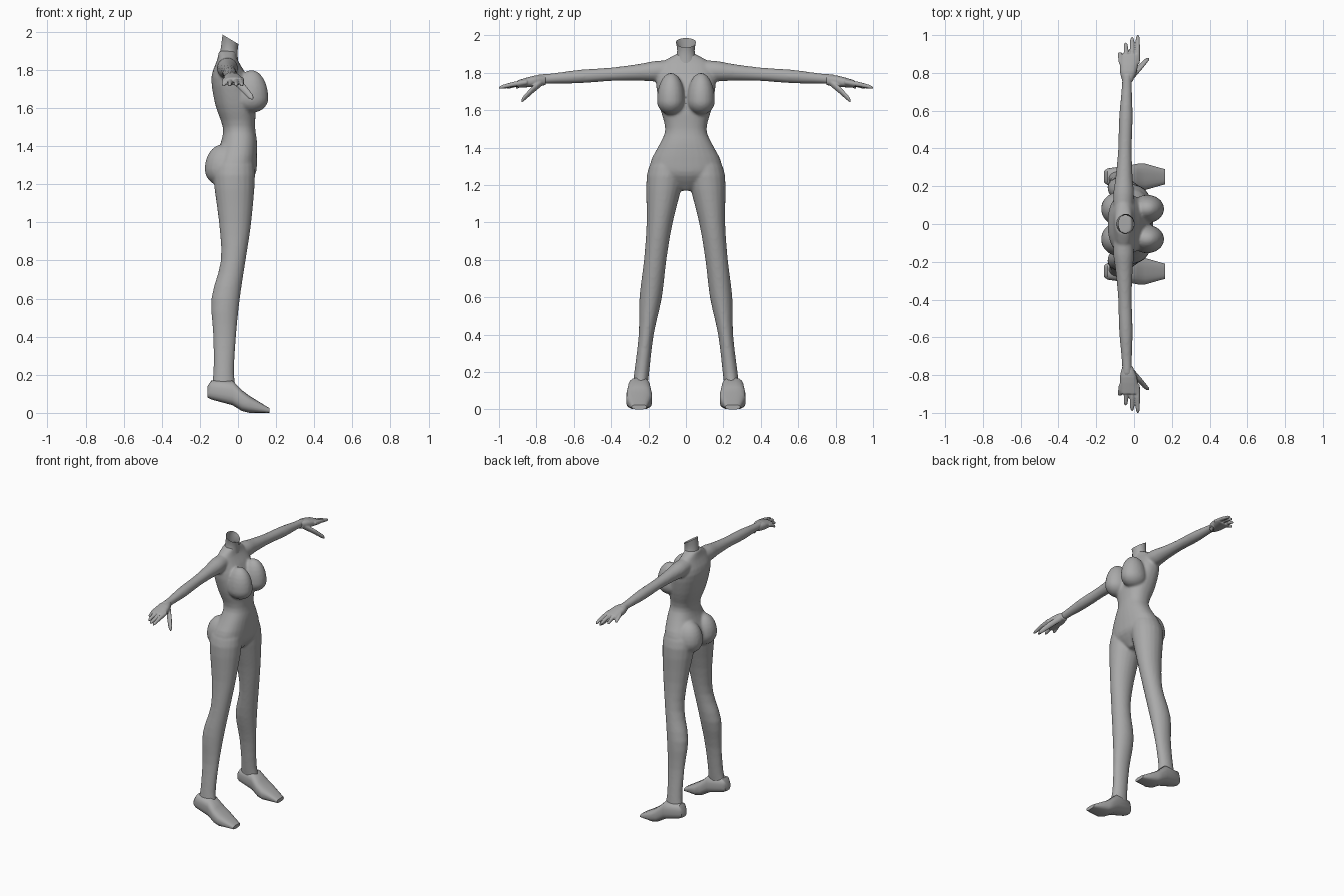
import bpy, bmesh, math
from mathutils import Vector

if "Cube" in bpy.data.objects:
    bpy.data.objects.remove(bpy.data.objects["Cube"], do_unlink=True)

grey = bpy.data.materials.new("plain grey")
grey.use_nodes = True
shade = (.4, .4, .4, 1)
grey.diffuse_color = shade
grey.node_tree.nodes["Principled BSDF"].inputs["Base Color"].default_value = shade


def smooth_rows(rows, steps=3):
    """Fill in a smooth spline through a few key sections."""
    rows = [Vector(row) for row in rows]
    padded = [rows[0]] + rows + [rows[-1]]
    filled = []
    for before, start, end, after in zip(padded, padded[1:], padded[2:], padded[3:]):
        for step in range(steps):
            t = step / steps
            straight = start.lerp(end, t)
            bend = t * (1 - t) / 2
            pull_in = (end - before) / 2 - (end - start)
            pull_out = (after - start) / 2 - (end - start)
            filled.append(straight + 2 * bend * ((1 - t) * pull_in - t * pull_out))
    return filled + [rows[-1]]


def loft(bm, axis, sections, side=1, sides=20, power=2, caps=True):
    """Skin rounded sections, each (position, a centre, b centre, a radius, b radius)."""
    rings = []
    for position, a_mid, b_mid, a_radius, b_radius in sections:
        ring = []
        for i in range(sides):
            angle = math.tau * (i + .5) / sides
            c, s = math.cos(angle), math.sin(angle)
            a = a_mid + a_radius * math.copysign(abs(c) ** (2 / power), c)
            b = b_mid + b_radius * math.copysign(abs(s) ** (2 / power), s)
            x, y, z = {"x": (position, a, b), "y": (a, position, b), "z": (a, b, position)}[axis]
            ring.append(bm.verts.new((x, y * side, z)))
        rings.append(ring)
    for lower, upper in zip(rings, rings[1:]):
        for i in range(sides):
            j = (i + 1) % sides
            bm.faces.new((lower[i], lower[j], upper[j], upper[i]))
    if caps:
        bm.faces.new(rings[0])
        bm.faces.new(rings[-1])


def upright(profile, sideways):
    """Turn (height, back, front, half width) rows into sections for a loft along z."""
    return [(z, (back + front) / 2, sideways(z), (front - back) / 2, width)
            for z, back, front, width in smooth_rows(profile)]


def blob(bm, centre, radii, top):
    """Ellipsoid whose upper half is stretched to its own height."""
    made = bmesh.ops.create_uvsphere(bm, u_segments=20, v_segments=14, radius=1)
    for v in made["verts"]:
        width, breadth, bottom = radii
        height = top if v.co.z > 0 else bottom
        v.co = Vector(centre) + Vector((v.co.x * width, v.co.y * breadth, v.co.z * height))


def digit(bm, start, end, radius, side):
    """Tapered finger, curving slightly downwards to a blunt tip."""
    start, end = Vector(start), Vector(end)
    sections = []
    for along, size in ((0, 1), (.5, 1), (.9, .8), (1, .4)):
        point = start.lerp(end, along)
        droop = radius * along * (1 - along)
        sections.append((point.y, point.x, point.z + droop, radius * size, radius * size))
    loft(bm, "y", sections, side, sides=10)


def finish(bm, name, voxel=None):
    bmesh.ops.recalc_face_normals(bm, faces=bm.faces)
    mesh = bpy.data.meshes.new(name)
    bm.to_mesh(mesh)
    bm.free()
    mesh.materials.append(grey)
    obj = bpy.data.objects.new(name, mesh)
    bpy.context.collection.objects.link(obj)
    bpy.ops.object.select_all(action="DESELECT")
    bpy.context.view_layer.objects.active = obj
    obj.select_set(True)
    bpy.ops.object.shade_smooth_by_angle(angle=math.radians(50))
    if voxel:  # fuse the overlapping volumes into one skin
        remesh = obj.modifiers.new("fuse", "REMESH")
        remesh.mode = "VOXEL"
        remesh.voxel_size = voxel
        remesh.use_smooth_shade = True
        relax = obj.modifiers.new("relax", "SMOOTH")
        relax.iterations = 6


# Profiles from bottom to top: height, back, front, half width
torso = [(1.17, -.05, .03, .03), (1.25, -.12, .09, .17), (1.32, -.13, .1, .19),
         (1.42, -.09, .1, .14), (1.5, -.08, .09, .11), (1.62, -.12, .09, .14),
         (1.76, -.14, .05, .16), (1.85, -.11, 0, .13), (1.9, -.1, -.01, .05)]
leg = [(.1, -.15, 0, .04), (.2, -.13, -.02, .04), (.4, -.13, -.01, .04),
       (.6, -.14, .01, .06), (.8, -.09, .04, .06), (1, -.1, .07, .07),
       (1.25, -.13, .09, .1), (1.35, -.1, .07, .07)]
# Arm: distance from the middle, radius
arm = [(.06, .05), (.16, .055), (.25, .045), (.4, .036), (.57, .036), (.72, .027), (.8, .027)]

# Body: torso, legs, arms, bust and buttocks fused together
body = bmesh.new()
loft(body, "z", upright(torso, lambda z: 0), sides=28, power=2.3)
for side in (1, -1):
    loft(body, "z", upright(leg, lambda z: .26 - .12 * z), side)
    loft(body, "y", [(y, .03 * y - .06, 1.82 - .07 * y, r, r) for y, r in smooth_rows(arm)], side)
    blob(body, (.07, side * .08, 1.65), (.09, .075, .075), .15)
    blob(body, (-.08, side * .08, 1.28), (.095, .09, .09), .13)
finish(body, "body", .008)

# Hollow neck, cut off on a slant
neck = bmesh.new()
flare = [(1.85, -.1, 0, .065), (1.92, -.09, 0, .047), (2, -.08, .02, .065)]
loft(neck, "z", upright(flare, lambda z: 0), caps=False)
bmesh.ops.bisect_plane(neck, geom=neck.verts[:] + neck.edges[:] + neck.faces[:],
                       plane_co=(-.08, 0, 1.985), plane_no=(.6, 0, 1), clear_outer=True)
finish(neck, "neck")

# Palm: distance from the middle, x, height, half breadth, half thickness
palm = [(.75, -.035, 1.76, .025, .025), (.81, -.03, 1.755, .045, .03), (.9, -.02, 1.74, .05, .02)]
finger_tips = [(.02, 1), (-.01, .99), (-.044, .96), (-.075, .91)]
# Foot with raised heel: x, sole, top, half width
foot_profile = [(-.16, .08, .14, .03), (-.14, .07, .17, .045), (-.03, .04, .17, .06),
                (.02, .01, .12, .07), (.06, 0, .09, .07), (.165, 0, .025, .04)]

for side, label in ((1, "left"), (-1, "right")):
    hand = bmesh.new()
    loft(hand, "y", smooth_rows(palm), side, power=2.5)
    for x, reach in finger_tips:
        digit(hand, (x * .9, .85, 1.75), (x, reach, 1.72), .0135, side)
    digit(hand, (-.02, .77, 1.75), (.075, .88, 1.65), .02, side)
    finish(hand, label + "_hand", .004)

    foot = bmesh.new()
    loft(foot, "x", [(x, .25, (sole + top) / 2, width, (top - sole) / 2)
                     for x, sole, top, width in foot_profile], side, power=2.8)
    finish(foot, label + "_foot")
